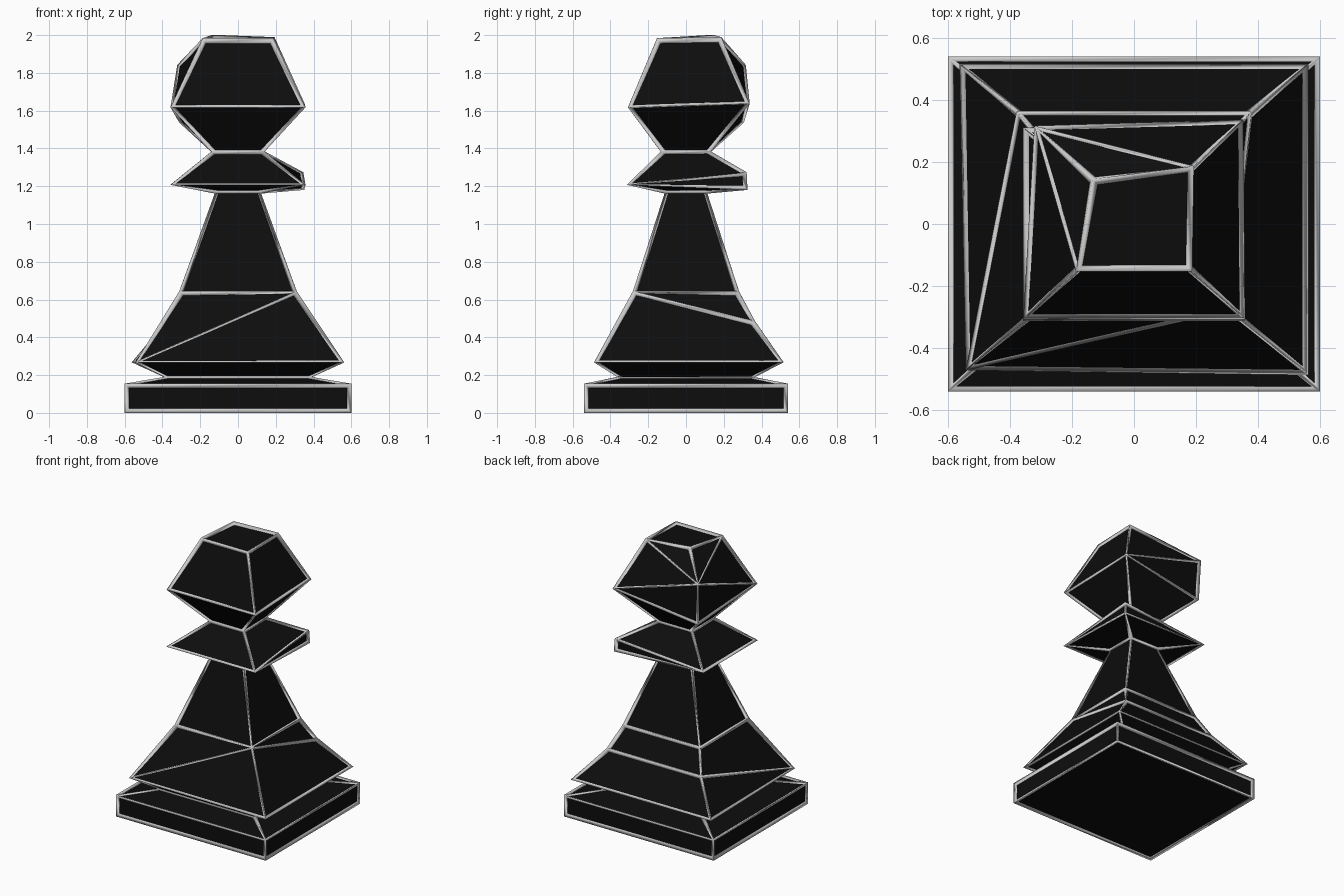
import bpy, bmesh

if "Cube" in bpy.data.objects:
    bpy.data.objects.remove(bpy.data.objects["Cube"])


def ring(x, y, z, **corners):
    """Four corners: front left, front right, back right, back left."""
    r = {"fl": (-x, -y, z), "fr": (x, -y, z), "br": (x, y, z), "bl": (-x, y, z)}
    r.update(corners)
    return r


# Faceted profile, bottom to top; rings sharing corners collapse into triangles
skirt = ring(0.55, 0.505, 0.27, fl=(-0.53, -0.46, 0.27), fr=(0.55, -0.475, 0.27))
waist = ring(0.30, 0.27, 0.635)
mid = dict(waist, fl=skirt["fl"], br=(0.37, 0.355, 0.475), bl=(-0.37, 0.355, 0.475))
collar_low = ring(0.345, 0.30, 1.21, br=(0.34, 0.315, 1.19))
collar_high = dict(collar_low, br=(0.335, 0.31, 1.265))
head_low = ring(0.345, 0.295, 1.62, br=(0.34, 0.325, 1.64), bl=(-0.30, 0.295, 1.545))
head_high = dict(head_low, bl=(-0.31, 0.305, 1.835))
top = ring(0.18, 0.145, 1.97, br=(0.185, 0.18, 1.975), bl=(-0.13, 0.14, 1.985))
top_low = dict(top, bl=head_high["bl"])
rings = [ring(0.59, 0.53, 0.01), ring(0.59, 0.53, 0.145), ring(0.38, 0.35, 0.185),
         skirt, mid, waist, ring(0.115, 0.105, 1.175), collar_low, collar_high,
         ring(0.13, 0.12, 1.38), head_low, head_high, top_low, top]


def build(name):
    bm = bmesh.new()
    rows = [[bm.verts.new(r[k]) for k in ("fl", "fr", "br", "bl")] for r in rings]
    for a, b in zip(rows, rows[1:]):
        for i in range(4):
            j = (i + 1) % 4
            bm.faces.new((a[i], a[j], b[j], b[i]))
    bm.faces.new(rows[0][::-1])
    bm.faces.new(rows[-1])
    bmesh.ops.remove_doubles(bm, verts=bm.verts, dist=1e-4)
    bmesh.ops.recalc_face_normals(bm, faces=bm.faces)
    me = bpy.data.meshes.new(name)
    bm.to_mesh(me)
    bm.free()
    ob = bpy.data.objects.new(name, me)
    bpy.context.collection.objects.link(ob)
    return ob


# Black panels
body = build("pawn_body")
black = bpy.data.materials.new("black")
black.diffuse_color = (0.004, 0.004, 0.004, 1)
black.use_nodes = True
black.node_tree.nodes["Principled BSDF"].inputs["Base Color"].default_value = black.diffuse_color
body.data.materials.append(black)

# Grey struts along every edge
frame = build("edge_frame")
wire = frame.modifiers.new("struts", "WIREFRAME")
wire.thickness = 0.036
wire.offset = 0
wire.use_even_offset = False
wire.use_replace = True
for p in frame.data.polygons:
    p.use_smooth = True
